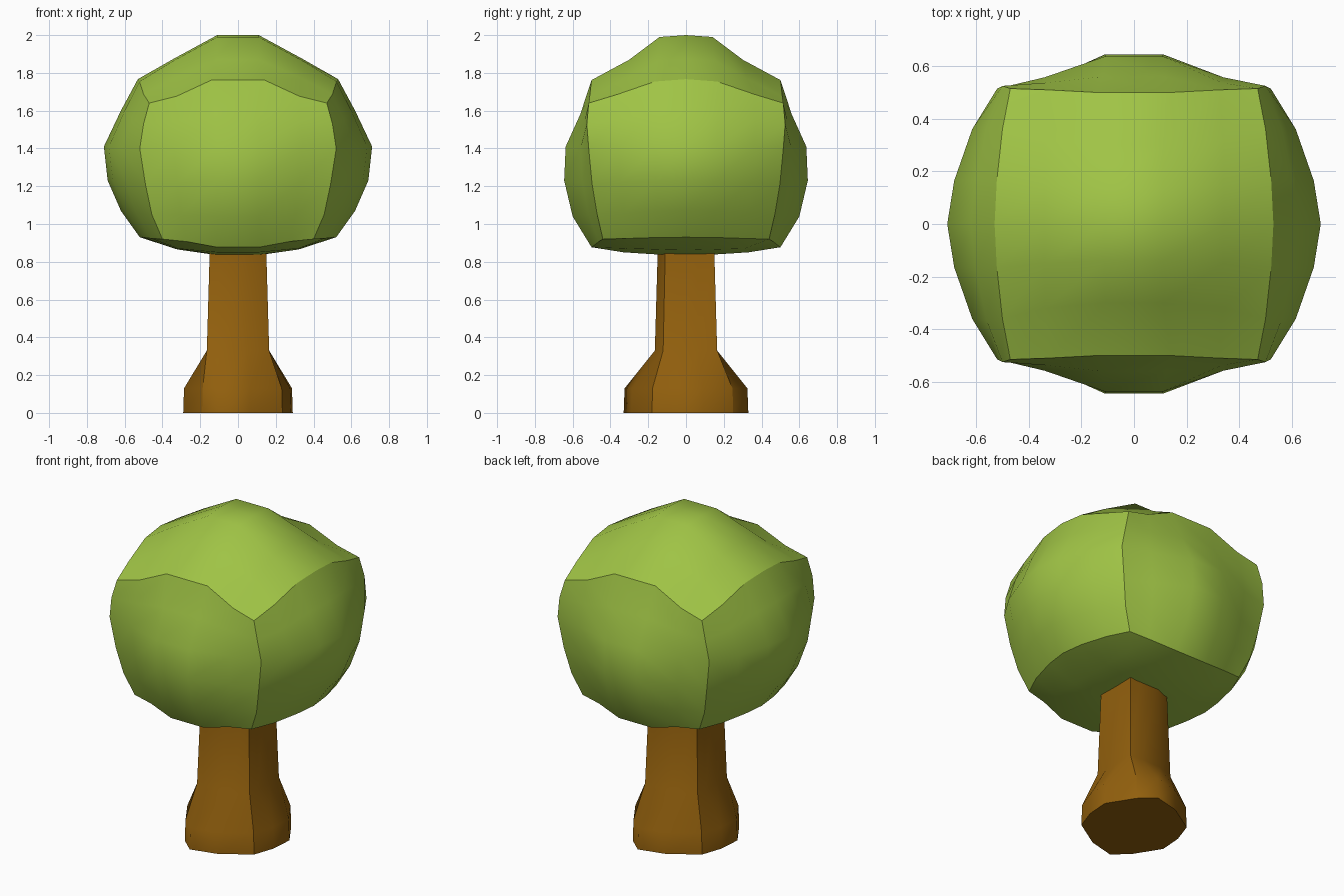
import bpy, bmesh
from mathutils import Vector

if "Cube" in bpy.data.objects:
    bpy.data.objects.remove(bpy.data.objects["Cube"])


def finish(name, bm, color):
    """Turn a bmesh into a smooth-shaded coloured object."""
    bmesh.ops.recalc_face_normals(bm, faces=bm.faces)
    for f in bm.faces:
        f.smooth = True
    mesh = bpy.data.meshes.new(name)
    bm.to_mesh(mesh)
    bm.free()
    mat = bpy.data.materials.new(name + "_colour")
    mat.diffuse_color = color
    mat.use_nodes = True
    mat.node_tree.nodes["Principled BSDF"].inputs["Base Color"].default_value = mat.diffuse_color
    mesh.materials.append(mat)
    obj = bpy.data.objects.new(name, mesh)
    bpy.context.collection.objects.link(obj)


# Crown: a 5 x 6 x 5 rounded box, one quarter described and mirrored.
# Profiles run from bottom to top.
CORNER = [(.40, .44, .92), (.456, .47, 1.05), (.49, .497, 1.21),
          (.52, .515, 1.40), (.50, .525, 1.53), (.47, .515, 1.64)]
FRONT = [(.11, .50, .877), (.11, .60, 1.04), (.11, .645, 1.23),
         (.11, .637, 1.41), (.12, .56, 1.58), (.14, .50, 1.762)]
SIDE = [(.52, 0, .93), (.62, 0, 1.07), (.69, 0, 1.23),
        (.71, 0, 1.41), (.62, 0, 1.6), (.53, 0, 1.767)]
# Inner points of the top and bottom, indexed [x step][y step]
TOP = [[(.11, 0, 2.0), (.11, .14, 1.99), (.11, .30, 1.87)],
       [(.34, 0, 1.875), (.34, .15, 1.865), (.34, .32, 1.77)]]
BOTTOM = [[(.11, 0, .835), (.11, .14, .838), (.11, .33, .85)],
          [(.32, 0, .867), (.32, .14, .865), (.32, .31, .87)]]


def blend(a, b, fx, fy, fz):
    return [p + (q - p) * f for p, q, f in zip(a, b, (fx, fy, fz))]


def crown_point(i, j, k):
    """Grid point: i in 0..5, j in 0..6, k in 0..5."""
    sx, hi = (1, i - 3) if i > 2 else (-1, 2 - i)
    sy, hj = (1 if j > 3 else -1), abs(j - 3)
    if hj == 3:
        p = blend(FRONT[k], CORNER[k], *[(0, 0, 0), (.56, .65, .7), (1, 1, 1)][hi])
    elif hi == 2:
        p = blend(SIDE[k], CORNER[k], *[(0, 0, 0), (.14, .32, .1), (.5, .7, .63)][hj])
    else:
        p = (TOP if k == 5 else BOTTOM)[hi][hj]
    return Vector((p[0] * sx, p[1] * sy, p[2]))


bm = bmesh.new()
verts = {}
size = (5, 6, 5)
side_of = {}
for axis in range(3):
    u, v = (axis + 1) % 3, (axis + 2) % 3
    for level in (0, size[axis]):
        for a in range(size[u]):
            for b in range(size[v]):
                quad = []
                for da, db in ((0, 0), (1, 0), (1, 1), (0, 1)):
                    key = [0, 0, 0]
                    key[axis], key[u], key[v] = level, a + da, b + db
                    key = tuple(key)
                    if key not in verts:
                        verts[key] = bm.verts.new(crown_point(*key))
                    quad.append(verts[key])
                side_of[bm.faces.new(quad)] = (axis, level)
for e in bm.edges:
    f, g = e.link_faces
    e.smooth = side_of[f] == side_of[g]
finish("crown", bm, (.35, .55, .06, 1))

# Trunk: squarish column flaring into roots, half outlines turned by 180 degrees
ROOT = [(.235, -.18), (.28, -.05), (.29, .09), (.19, .25), (.10, .33), (-.06, .29)]
STEM = [(.15, -.11), (.15, -.04), (.15, .06), (.15, .15), (.07, .15), (-.05, .15)]
bm = bmesh.new()
rings = []
for outline, scale, z in ((ROOT, 1, 0), (ROOT, .985, .13), (STEM, 1.1, .33), (STEM, .99, .9)):
    pts = outline + [(-x, -y) for x, y in outline]
    rings.append([bm.verts.new((x * scale, y * scale, z)) for x, y in pts])
n = len(rings[0])
for low, high in zip(rings, rings[1:]):
    for i in range(n):
        bm.faces.new((low[i], low[(i + 1) % n], high[(i + 1) % n], high[i]))
    for i in range(0, n, 3):
        bm.edges.get((low[i], high[i])).smooth = False
for ring in (rings[0], rings[-1]):
    for e in bm.faces.new(ring).edges:
        e.smooth = False
finish("trunk", bm, (.29, .117, .004, 1))
